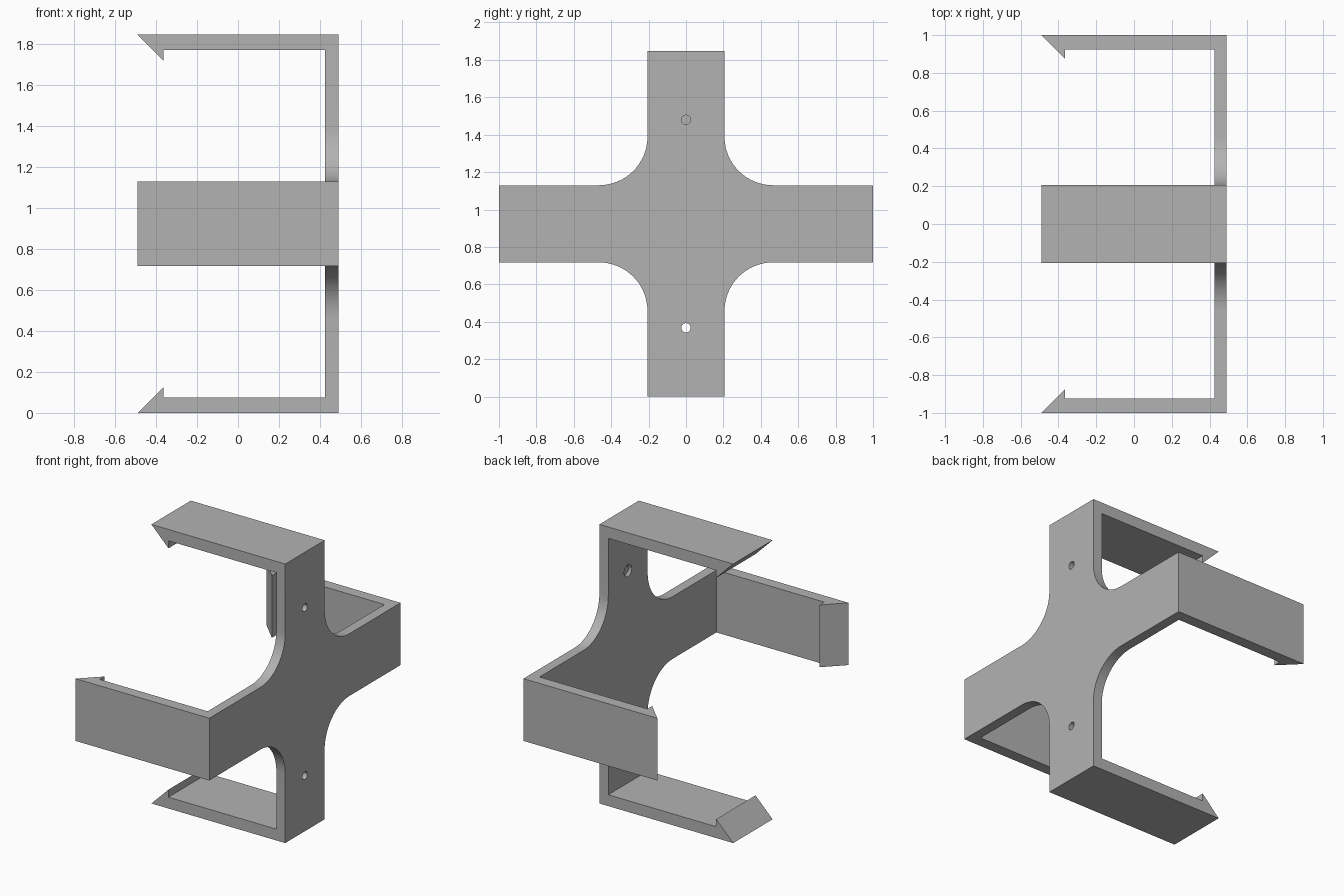
import bpy, bmesh
from math import pi, sin, cos, radians
from mathutils import Matrix, Vector

if "Cube" in bpy.data.objects:
    bpy.data.objects.remove(bpy.data.objects["Cube"])

MID = 0.9235          # height of the cross centre, also the vertical reach
REACH = 1.0           # sideways reach
HALF = 0.206          # half width of each arm
FILLET = 0.26
BACK, INNER, TIP = 0.49, 0.425, -0.49
WALL, BARB = 0.075, 0.125

grey = bpy.data.materials.new("plain grey")
grey.use_nodes = True
colour = (0.45, 0.45, 0.45, 1)
grey.diffuse_color = colour
grey.node_tree.nodes["Principled BSDF"].inputs["Base Color"].default_value = colour


def prism(name, points, direction):
    """Closed outline pushed along a direction."""
    bm = bmesh.new()
    face = bm.faces.new([bm.verts.new(p) for p in points])
    out = bmesh.ops.extrude_face_region(bm, geom=[face])
    moved = [v for v in out["geom"] if isinstance(v, bmesh.types.BMVert)]
    bmesh.ops.translate(bm, verts=moved, vec=Vector(direction))
    bmesh.ops.recalc_face_normals(bm, faces=bm.faces)
    return finish(name, bm)


def finish(name, bm):
    mesh = bpy.data.meshes.new(name)
    bm.to_mesh(mesh)
    bm.free()
    mesh.materials.append(grey)
    obj = bpy.data.objects.new(name, mesh)
    bpy.context.collection.objects.link(obj)
    return obj


# Cross-shaped block with rounded inner corners
outline = []
for k in range(4):
    sy, sz = [(1, 1), (-1, 1), (-1, -1), (1, -1)][k]
    corner = [(REACH, HALF)]
    for i in range(17):
        a = radians(270 - 90 * i / 16)
        corner.append((HALF + FILLET + FILLET * cos(a), HALF + FILLET + FILLET * sin(a)))
    corner.append((HALF, MID))
    if k % 2:
        corner.reverse()
    outline += [(-0.6, sy * y, MID + sz * z) for y, z in corner]
bracket = prism("clip_bracket", outline, (BACK + 0.6, 0, 0))


# Hollows between opposite arms, leaving barbed tips
def hollow_profile(reach):
    x = TIP + BARB
    half = [(INNER, reach - WALL), (x, reach - WALL), (x, reach - BARB),
            (TIP - 0.2, reach + 0.2)]
    return half + [(px, -r) for px, r in reversed(half)]


cutters = [
    prism("upright_hollow", [(x, -0.6, MID + r) for x, r in hollow_profile(MID)], (0, 1.2, 0)),
    prism("sideways_hollow", [(x, r, MID - 0.6) for x, r in hollow_profile(REACH)], (0, 0, 1.2)),
]

# Countersunk screw holes
for side in (-1, 1):
    place = Matrix.Translation((0, 0, MID + side * 0.556)) @ Matrix.Rotation(pi / 2, 4, "Y")
    for name, r1, r2, x0, x1 in (("screw_hole", 0.025, 0.025, 0.3, 0.6),
                                 ("countersink", 0.055, 0.025, 0.41, 0.44)):
        bm = bmesh.new()
        bmesh.ops.create_cone(bm, cap_ends=True, segments=32, radius1=r1, radius2=r2, depth=x1 - x0,
                              matrix=Matrix.Translation(((x0 + x1) / 2, 0, 0)) @ place)
        cutters.append(finish(name, bm))

bpy.context.view_layer.objects.active = bracket
bracket.select_set(True)
for cutter in cutters:
    mod = bracket.modifiers.new(cutter.name, "BOOLEAN")
    mod.operation, mod.solver, mod.object = "DIFFERENCE", "EXACT", cutter
    bpy.ops.object.modifier_apply(modifier=mod.name)
for cutter in cutters:
    bpy.data.objects.remove(cutter)

bpy.ops.object.select_all(action="DESELECT")
bracket.select_set(True)
bpy.ops.object.shade_smooth_by_angle(angle=radians(30))
